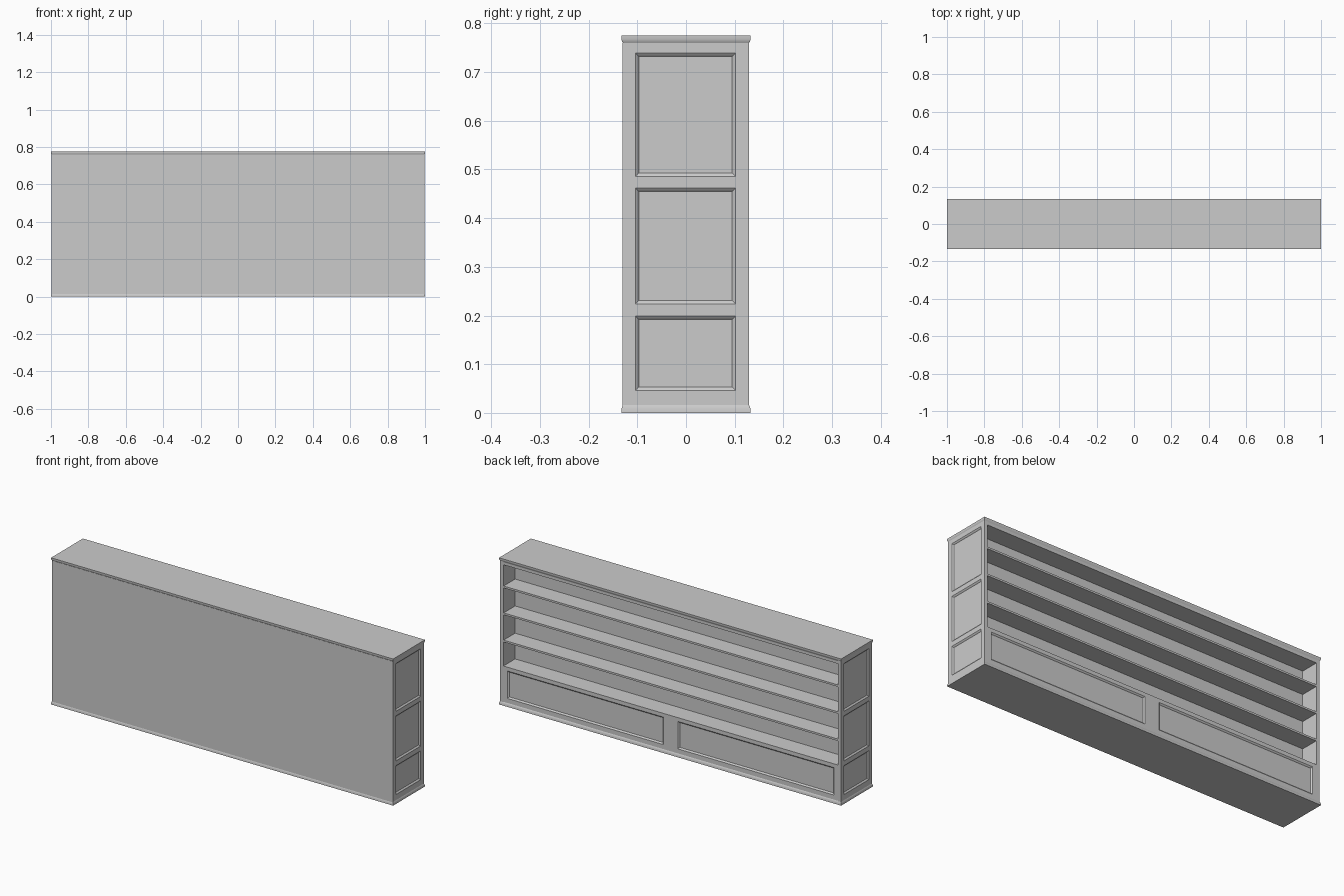
import bpy, bmesh
from mathutils import Matrix, Vector

if "Cube" in bpy.data.objects:
    bpy.data.objects.remove(bpy.data.objects["Cube"])


def finish(bm, name):
    bmesh.ops.recalc_face_normals(bm, faces=bm.faces)
    me = bpy.data.meshes.new(name)
    bm.to_mesh(me)
    bm.free()
    ob = bpy.data.objects.new(name, me)
    bpy.context.collection.objects.link(ob)
    bpy.context.view_layer.objects.active = ob
    ob.select_set(True)
    bpy.ops.object.shade_smooth_by_angle(angle=0.6)
    ob.select_set(False)
    return ob


def box(name, x, y, z):
    bm = bmesh.new()
    bmesh.ops.create_cube(bm, size=1)
    size = Vector((x[1] - x[0], y[1] - y[0], z[1] - z[0]))
    mid = Vector((x[0] + x[1], y[0] + y[1], z[0] + z[1])) / 2
    bmesh.ops.scale(bm, verts=bm.verts, vec=size)
    bmesh.ops.translate(bm, verts=bm.verts, vec=mid)
    return finish(bm, name)


def panelled_board(name, us, vs, thick, frame):
    """Board in the local u,v plane; every odd grid cell becomes a sunken panel."""
    bm = bmesh.new()
    grid = [[bm.verts.new((u, v, -thick)) for v in vs] for u in us]
    for i in range(len(us) - 1):
        for j in range(len(vs) - 1):
            bm.faces.new((grid[i][j], grid[i + 1][j], grid[i + 1][j + 1], grid[i][j + 1]))
    ext = bmesh.ops.extrude_face_region(bm, geom=bm.faces[:])
    new = [g for g in ext["geom"] if isinstance(g, bmesh.types.BMVert)]
    bmesh.ops.translate(bm, verts=new, vec=(0, 0, thick))
    bmesh.ops.recalc_face_normals(bm, faces=bm.faces)
    panels = []
    for f in bm.faces:
        c = f.calc_center_median()
        front = abs(f.normal.z) > 0.9 and c.z > -thick / 2
        if front and sum(u < c.x for u in us) % 2 == 0 and sum(v < c.y for v in vs) % 2 == 0:
            panels.append(f)
    # Soft cove, then a small lip around the flat field
    for width, depth in ((0.006, -0.003), (0.004, -0.004), (0.003, 0.0)):
        bmesh.ops.inset_individual(bm, faces=panels, thickness=width, depth=depth)
    bm.transform(frame)
    return finish(bm, name)


def moulding(name, profile):
    """Loft rectangles; profile is (overhang, height) pairs."""
    bm = bmesh.new()
    rings = []
    for o, z in profile:
        x, y0, y1 = 0.994 + o, -0.127 - o, 0.127 + o
        rings.append([bm.verts.new(p) for p in ((-x, y0, z), (x, y0, z), (x, y1, z), (-x, y1, z))])
    for a, b in zip(rings, rings[1:]):
        for i in range(4):
            k = (i + 1) % 4
            bm.faces.new((a[i], a[k], b[k], b[i]))
    bm.faces.new(rings[0][::-1])
    bm.faces.new(rings[-1])
    return finish(bm, name)


# End boards with three sunken panels each
ys = (-0.13, -0.104, 0.102, 0.129)
zs = (0, 0.046, 0.199, 0.224, 0.462, 0.486, 0.739, 0.76)
right = Matrix(((0, 0, 1, 0.996), (1, 0, 0, 0), (0, 1, 0, 0), (0, 0, 0, 1)))
mirror_x = Matrix.Scale(-1, 4, Vector((1, 0, 0)))
panelled_board("right_end_board", ys, zs, 0.018, right)
panelled_board("left_end_board", ys, zs, 0.018, mirror_x @ right)

# Base fascia with two long panels
face = Matrix(((1, 0, 0, 0), (0, 0, 1, 0.128), (0, 1, 0, 0), (0, 0, 0, 1)))
panelled_board("base_fascia", (-0.978, -0.955, -0.042, 0.042, 0.955, 0.978),
               (0, 0.042, 0.187, 0.207), 0.02, face)

# Carcass: rear wall, floor, base top, header and shelves
inner = (-0.979, 0.979)
box("rear_wall", inner, (-0.13, 0.03), (0, 0.76))
box("floor_board", inner, (0.02, 0.12), (0, 0.02))
box("base_top", inner, (0.02, 0.127), (0.195, 0.207))
box("header", inner, (0.02, 0.128), (0.742, 0.76))
for n, z in enumerate((0.338, 0.482, 0.624)):
    box(f"shelf_{n + 1}", inner, (0.02, 0.126), (z - 0.005, z + 0.005))

# Crown and foot mouldings
moulding("crown", [(0.001, 0.755), (0.002, 0.76), (0.0045, 0.763), (0.006, 0.768), (0.006, 0.775)])
moulding("plinth", [(0.006, 0), (0.0055, 0.008), (0.0035, 0.014), (0.001, 0.018)])
